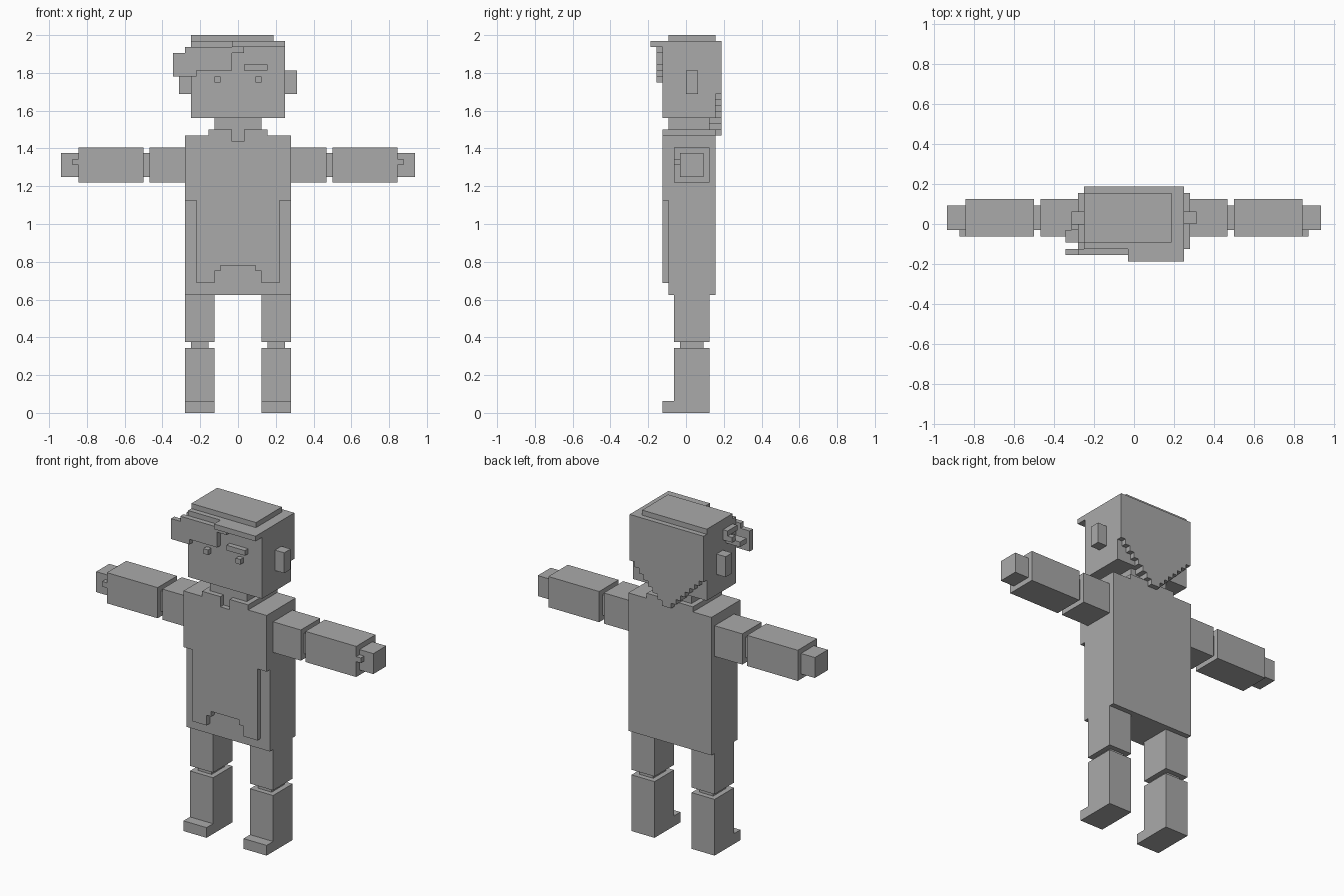
import bpy
import bmesh

UNIT = 1 / 32  # size of one block

default_cube = bpy.data.objects.get("Cube")
if default_cube:
    bpy.data.objects.remove(default_cube, do_unlink=True)

grey = bpy.data.materials.new("plain grey")
grey.use_nodes = True
grey.diffuse_color = (0.4, 0.4, 0.4, 1)
grey.node_tree.nodes["Principled BSDF"].inputs["Base Color"].default_value = grey.diffuse_color


def finish(name, bm):
    """Scale from block units to metres and link the object."""
    bmesh.ops.scale(bm, vec=(UNIT, UNIT, UNIT), verts=bm.verts)
    bmesh.ops.recalc_face_normals(bm, faces=bm.faces)
    mesh = bpy.data.meshes.new(name)
    bm.to_mesh(mesh)
    bm.free()
    mesh.materials.append(grey)
    obj = bpy.data.objects.new(name, mesh)
    bpy.context.collection.objects.link(obj)
    return obj


def box(name, x, y, z):
    """Block spanning the given (low, high) ranges."""
    bm = bmesh.new()
    bmesh.ops.create_cube(bm, size=1)
    for v in bm.verts:
        v.co = [r[0] if c < 0 else r[1] for c, r in zip(v.co, (x, y, z))]
    return finish(name, bm)


def pair(name, x, y, z):
    """Matching blocks on the left (+x) and right (-x)."""
    box("left_" + name, x, y, z)
    box("right_" + name, (-x[1], -x[0]), y, z)


def plate(name, outline, y, mirror=False):
    """Extrude an (x, z) outline through the depth range y."""
    if mirror:
        outline = outline + [(-px, pz) for px, pz in reversed(outline)]
    bm = bmesh.new()
    face = bm.faces.new([bm.verts.new((px, y[0], pz)) for px, pz in outline])
    extruded = bmesh.ops.extrude_face_region(bm, geom=[face])["geom"]
    moved = [g for g in extruded if isinstance(g, bmesh.types.BMVert)]
    bmesh.ops.translate(bm, verts=moved, vec=(0, y[1] - y[0], 0))
    return finish(name, bm)


# Legs
pair("thigh", (4, 9), (-2, 4), (12, 20))
pair("knee", (5, 8), (-1, 3), (11, 12))
pair("shin", (4, 9), (-2, 4), (0, 11))
pair("foot_toe", (4, 9), (-4, -2), (0, 2))

# Torso, with a raised front panel that has a neck notch and an arched hem
box("torso", (-9, 9), (-3, 5), (20, 47))
panel_half = [(1, 46), (1, 48), (5, 48), (5, 47), (9, 47), (9, 36), (7, 36),
              (7, 22), (4, 22), (4, 24), (3, 24), (3, 25)]
plate("shirt_front", panel_half, (-4, -3), mirror=True)
box("collar", (-5, 5), (-3, 5), (47, 48))
box("neck", (-4, 4), (-3, 4), (48, 50))

# Arms held out sideways
pair("upper_arm", (9, 15), (-2, 4), (39, 45))
pair("elbow", (15, 16), (-1, 3), (40, 44))
pair("forearm", (16, 27), (-2, 4), (39, 45))
pair("hand", (27, 30), (-1, 3), (40, 44))
pair("thumb", (27, 28), (-2, -1), (42, 43))

# Head and face
box("head", (-8, 8), (-4, 5), (50, 63))
pair("ear", (8, 10), (0, 2), (54, 58))
pair("eye", (3, 4), (-5, -4), (56, 57))
box("left_eyebrow", (1, 5), (-5, -4), (58, 59))

# Hair at the back, stepping down to a point
back_half = []
for step in range(1, 9):
    back_half += [(step, 46 + step), (step, 47 + step)]
back_half[-1] = (8, 63)
plate("back_hair", back_half, (5, 6), mirror=True)
plate("nape_hair", [(2, 48), (2, 49), (3, 49), (3, 50)], (4, 5), mirror=True)

# Hair on top and the overhanging front
box("top_hair", (-8, 6), (-3, 5), (63, 64))
box("front_overhang", (-1, 8), (-6, -4), (62, 63))
fringe = [(-11, 57), (-7, 57), (-7, 58), (-1, 58), (-1, 61), (1, 61),
          (1, 62), (-9, 62), (-9, 61), (-11, 61)]
plate("fringe", fringe, (-5, -4))

# Loose tufts on the right side
box("long_tuft", (-11, -8), (-3, -1), (59, 60))
box("upper_tuft", (-10, -8), (-1, 0), (60, 61))
box("short_tuft", (-9, -8), (-3, 0), (61, 62))
